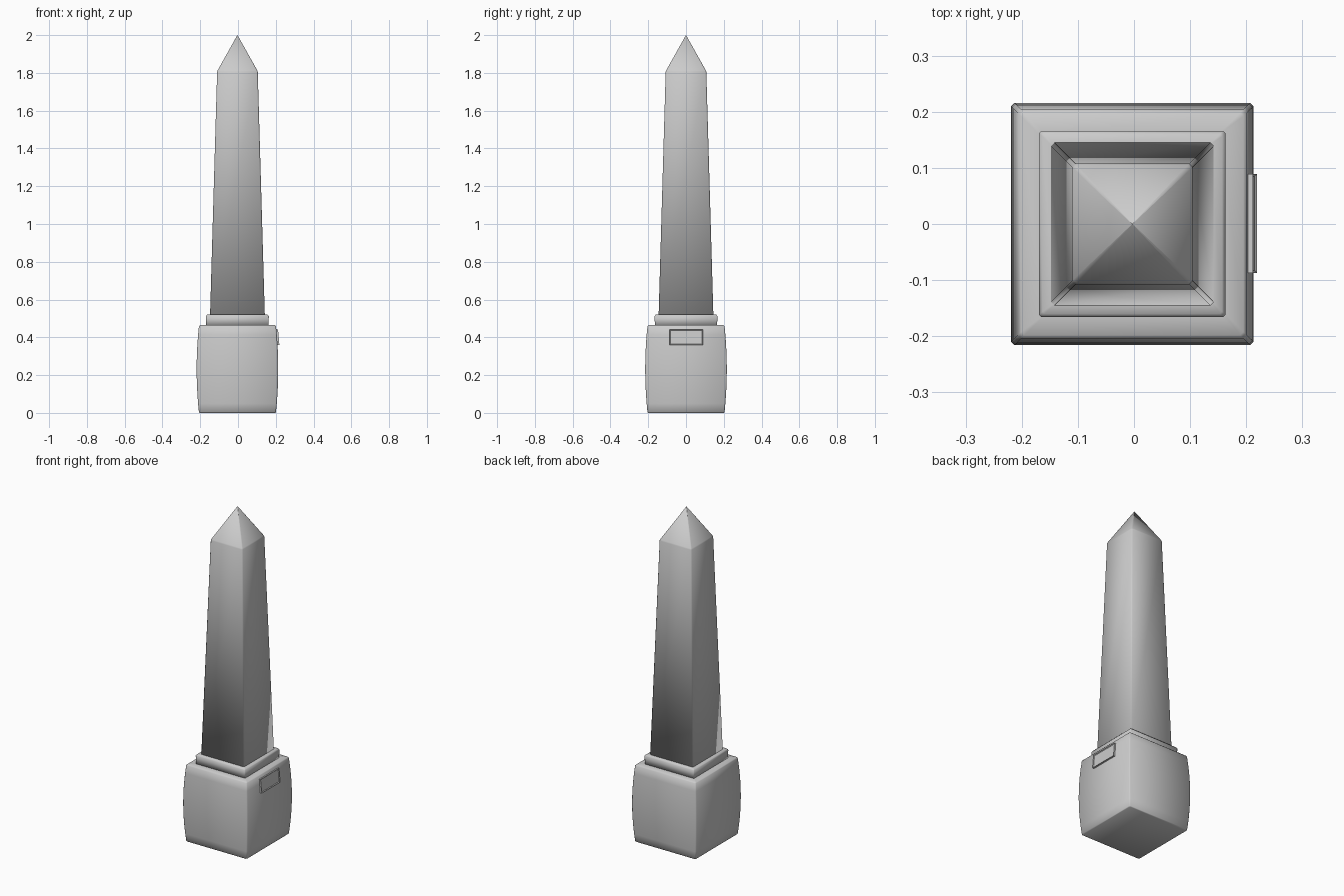
import bpy, bmesh
from mathutils import Matrix

if "Cube" in bpy.data.objects:
    bpy.data.objects.remove(bpy.data.objects["Cube"], do_unlink=True)

stone = bpy.data.materials.new("grey stone")
stone.use_nodes = True
colour = (0.6, 0.6, 0.6, 1)
stone.diffuse_color = colour
stone.node_tree.nodes["Principled BSDF"].inputs["Base Color"].default_value = colour
CENTRE_X = -0.003


def finish(name, bm):
    bmesh.ops.recalc_face_normals(bm, faces=bm.faces)
    mesh = bpy.data.meshes.new(name)
    bm.to_mesh(mesh)
    bm.free()
    mesh.materials.append(stone)
    mesh.shade_smooth()
    obj = bpy.data.objects.new(name, mesh)
    bpy.context.collection.objects.link(obj)
    return obj


def square_tower(name, profile, chamfer):
    """Stack square rings with chamfered corners from (half width, z) pairs."""
    bm = bmesh.new()
    rings = []
    for half, z in profile:
        c = min(chamfer, half * 0.3)
        ring = []
        for sx, sy in ((1, 1), (-1, 1), (-1, -1), (1, -1)):
            pair = [(sx * half, sy * (half - c)), (sx * (half - c), sy * half)]
            if sx * sy < 0:
                pair.reverse()
            ring += [bm.verts.new((x + CENTRE_X, y, z)) for x, y in pair]
        rings.append(ring)
    for low, high in zip(rings, rings[1:]):
        for i in range(8):
            j = (i + 1) % 8
            bm.faces.new((low[i], low[j], high[j], high[i]))
    bm.faces.new(rings[0])
    bm.faces.new(rings[-1])
    return finish(name, bm)


# Bulging pedestal: gentle parabola between the bottom and top edges
BASE_TOP = 0.465
STEPS = 10
bulge = [(0.204 + 0.012 * (1 - (2 * i / STEPS - 1) ** 2), 0.004 + 0.455 * i / STEPS)
         for i in range(STEPS + 1)]
square_tower("pedestal", [(0.2, 0)] + bulge + [(0.198, BASE_TOP), (0.16, BASE_TOP)], 0.006)

# Step under the shaft
square_tower("step", [(0.165, 0.46), (0.166, 0.513), (0.16, 0.52), (0.14, 0.52)], 0.004)

# Tapered shaft with pyramid point
square_tower("shaft", [(0.145, 0.515), (0.1075, 1.806), (0.105, 1.813), (0.0005, 2.0)], 0.006)

# Framed plaque leaning with the pedestal's left side
bm = bmesh.new()
bmesh.ops.create_cube(bm, size=1, matrix=Matrix.Diagonal((0.014, 0.176, 0.082, 1)))
front = [f for f in bm.faces if f.normal.x > 0.9]
bmesh.ops.inset_region(bm, faces=front, thickness=0.006, depth=0)
bmesh.ops.translate(bm, verts=front[0].verts, vec=(-0.004, 0, 0))
plaque = finish("plaque", bm)
for poly in plaque.data.polygons:
    poly.use_smooth = False
plaque.location = (0.2085, 0.001, 0.4)
plaque.rotation_euler.y = -0.09
